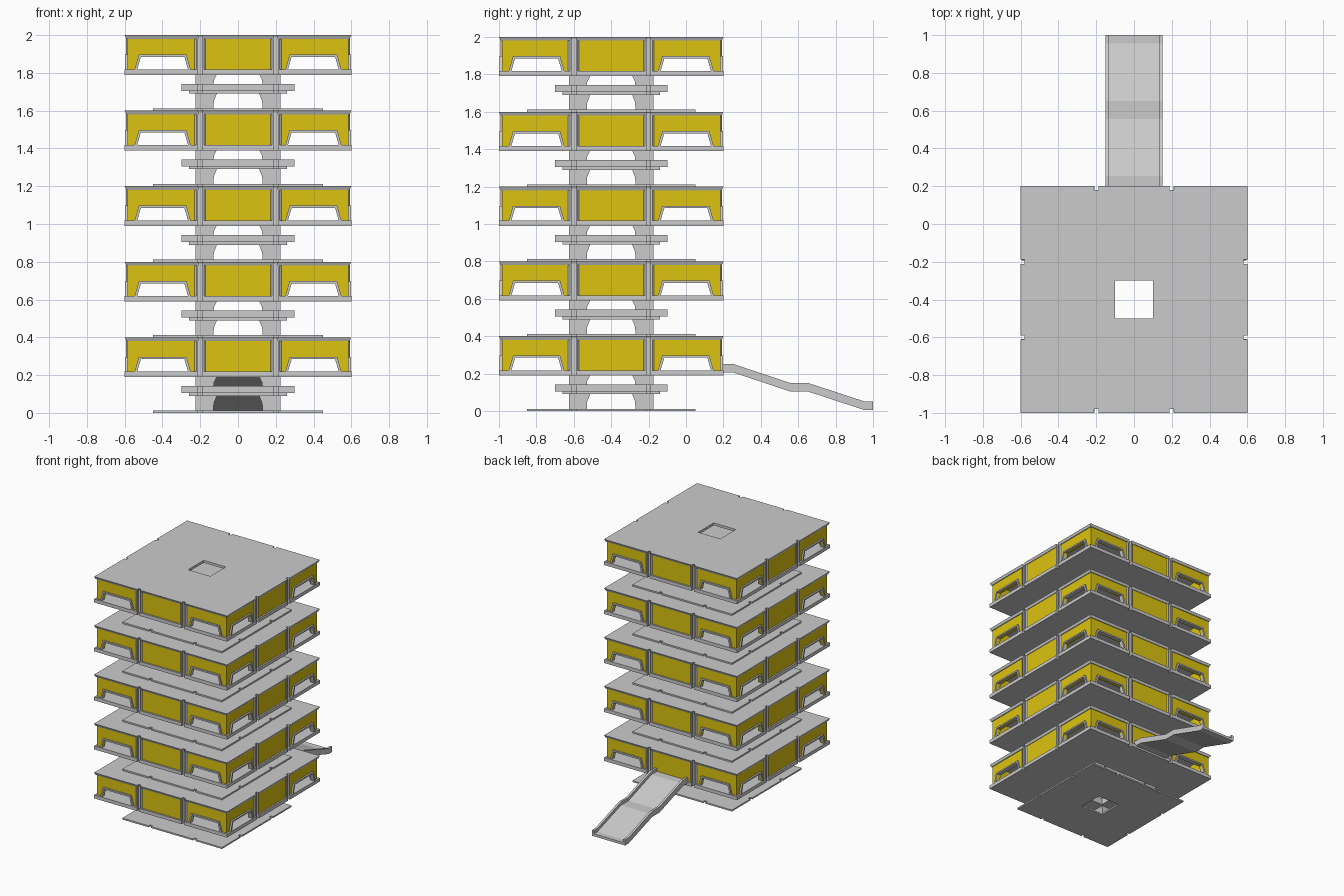
import bpy, bmesh
from mathutils import Matrix, Vector

if "Cube" in bpy.data.objects:
    bpy.data.objects.remove(bpy.data.objects["Cube"])

CENTRE_Y = -0.4
FLOORS = 5
yellow = bpy.data.materials.new("yellow_panel")
yellow.diffuse_color = (0.72, 0.55, 0.005, 1)
yellow.use_nodes = True
yellow.node_tree.nodes["Principled BSDF"].inputs["Base Color"].default_value = yellow.diffuse_color


def prism(bm, pts, m, d0, d1):
    """Extrude a 2D outline from d0 to d1; m maps (u, v, depth) to a point."""
    a = [bm.verts.new(m(u, v, d0)) for u, v in pts]
    b = [bm.verts.new(m(u, v, d1)) for u, v in pts]
    n = len(pts)
    faces = [bm.faces.new(a), bm.faces.new(b[::-1])]
    for i in range(n):
        j = (i + 1) % n
        faces.append(bm.faces.new((a[j], a[i], b[i], b[j])))
    return faces


def side(k, mirror=1):
    """Mapping for wall k: u along the wall, v up, depth outward."""
    r = Matrix.Rotation(k * 1.5707963268, 3, 'Z')
    return lambda u, v, d: r @ Vector((u * mirror, -d, v))


def finish(bm, name, mat=None):
    bmesh.ops.recalc_face_normals(bm, faces=bm.faces)
    me = bpy.data.meshes.new(name)
    bm.to_mesh(me)
    bm.free()
    if mat:
        me.materials.append(mat)
    return me


def plate(name, half, z0, z1, hole=0.1, low=1.0, depth=0.02):
    """Square plate with a square hole and two slots in each edge."""
    bm = bmesh.new()
    pts = [(-half, half)]
    for c in (-0.2, 0.2):
        pts += [(c - 0.011, half), (c - 0.011, half - depth),
                (c + 0.011, half - depth), (c + 0.011, half)]
    pts += [(half, half), (hole, hole), (-hole, hole)]
    for k in range(4):
        m = side(k)
        bm.faces.new([bm.verts.new(m(u, z0, d)) for u, d in pts])
    bmesh.ops.remove_doubles(bm, verts=bm.verts, dist=1e-4)
    ext = bmesh.ops.extrude_face_region(bm, geom=bm.faces[:], use_keep_orig=True)
    top = {g for g in ext["geom"] if isinstance(g, bmesh.types.BMVert)}
    for v in bm.verts:
        if v in top:
            v.co.z = z1
        elif max(abs(v.co.x), abs(v.co.y)) > hole + 0.01:
            v.co.x *= low
            v.co.y *= low
    return finish(bm, name)


# slabs and plates of one storey
parts = [
    plate("base_plate", 0.45, 0.0, 0.012),
    plate("core_ring_lower", 0.26, 0.09, 0.106),
    plate("core_ring", 0.30, 0.105, 0.142),
    plate("floor_slab", 0.60, 0.19, 0.218),
    plate("roof_slab", 0.60, 0.38, 0.40, low=0.985),
]

# core pillars: inner edge leans, giving arched openings
bm = bmesh.new()
for k in range(4):
    m = Matrix.Rotation(k * 1.5707963268, 3, 'Z')
    for levels in (((0.0, 0.13), (0.05, 0.128), (0.10, 0.108)),
                   ((0.10, 0.13), (0.16, 0.128), (0.2, 0.108))):
        rings = []
        for z, i in levels:
            o = 0.225
            rings.append([bm.verts.new(m @ Vector((x, y, z)))
                          for x, y in ((i, i), (o, i), (o, o), (i, o))])
        bm.faces.new(rings[0])
        bm.faces.new(rings[-1])
        for a, b in zip(rings, rings[1:]):
            for j in range(4):
                bm.faces.new((a[j], a[j - 1], b[j - 1], b[j]))
parts.append(finish(bm, "core_pillars"))

# yellow wall panels, the outer ones cut out for windows
window = [(0.262, 0.21), (0.284, 0.285), (0.514, 0.285), (0.536, 0.21)]
bm = bmesh.new()
for k in range(4):
    prism(bm, [(-0.185, 0.21), (0.185, 0.21), (0.185, 0.385), (-0.185, 0.385)],
          side(k), 0.565, 0.587)
    for s in (-1, 1):
        prism(bm, [(0.215, 0.21)] + window +
              [(0.585, 0.21), (0.585, 0.385), (0.215, 0.385)], side(k, s), 0.565, 0.585)
parts.append(finish(bm, "wall_panels", yellow))

# window frames around the cut-outs
outer = [(0.248, 0.21), (0.273, 0.297), (0.525, 0.297), (0.55, 0.21)]
bm = bmesh.new()
for k in range(4):
    for s in (-1, 1):
        prism(bm, outer + window[::-1], side(k, s), 0.562, 0.598)
parts.append(finish(bm, "window_frames"))

# grooved wall posts
groove = [(-0.03, 0.56), (-0.03, 0.585), (-0.02, 0.593), (-0.011, 0.593), (-0.011, 0.58),
          (0.011, 0.58), (0.011, 0.593), (0.02, 0.593), (0.03, 0.585), (0.03, 0.56)]
bm = bmesh.new()
for k in range(4):
    for c in (-0.2, 0.2):
        f = side(k)
        prism(bm, groove, lambda u, d, v, f=f, c=c: f(u + c, v, d), 0.2, 0.39)
parts.append(finish(bm, "wall_posts"))

# stack the storeys
for i in range(FLOORS):
    for me in parts:
        ob = bpy.data.objects.new(f"{me.name}_{i + 1}", me)
        ob.location = (0, CENTRE_Y, 0.4 * i)
        bpy.context.collection.objects.link(ob)

# entrance ramp with raised side rails
path = [(0.18, 0.205), (0.255, 0.205), (0.555, 0.105), (0.65, 0.105), (0.955, 0.005), (1.0, 0.005)]


def ramp_strip(bm, x0, x1, low, high):
    pts = [(y, z + low) for y, z in path] + [(y, z + high) for y, z in path[::-1]]
    prism(bm, pts, lambda u, v, d: Vector((d, u, v)), x0, x1)


for name, strips in (("ramp_deck", [(-0.14, 0.14, 0.0, 0.02)]),
                     ("ramp_rails", [(-0.15, -0.132, 0.0, 0.046), (0.132, 0.15, 0.0, 0.046)])):
    bm = bmesh.new()
    for st in strips:
        ramp_strip(bm, *st)
    bpy.context.collection.objects.link(bpy.data.objects.new(name, finish(bm, name)))
